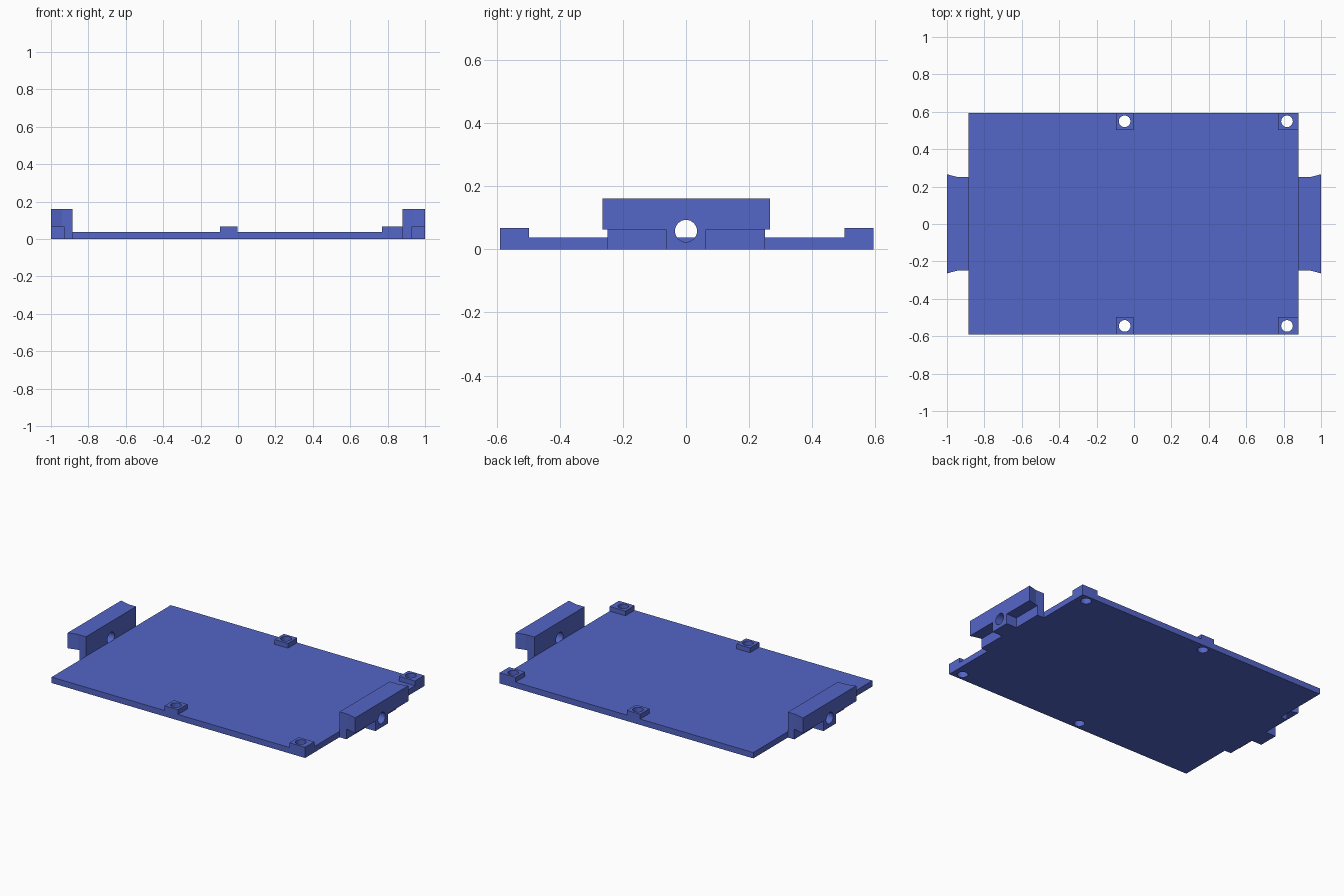
import bpy, bmesh, math
from mathutils import Matrix

if "Cube" in bpy.data.objects:
    bpy.data.objects.remove(bpy.data.objects["Cube"])

blue = bpy.data.materials.new("blue plastic")
blue.diffuse_color = (0.088, 0.133, 0.575, 1)
blue.use_nodes = True
blue.node_tree.nodes["Principled BSDF"].inputs["Base Color"].default_value = blue.diffuse_color


def finish(name, bm, hidden=False):
    bmesh.ops.recalc_face_normals(bm, faces=bm.faces)
    me = bpy.data.meshes.new(name)
    bm.to_mesh(me)
    bm.free()
    me.materials.append(blue)
    ob = bpy.data.objects.new(name, me)
    bpy.context.collection.objects.link(ob)
    ob.hide_render = hidden
    if hidden:
        ob.hide_set(True)
    return ob


def prism(name, outline, z0, z1, hidden=False):
    """Extrude a plan outline between two heights."""
    bm = bmesh.new()
    face = bm.faces.new([bm.verts.new((x, y, z0)) for x, y in outline])
    top = bmesh.ops.extrude_face_region(bm, geom=[face])["geom"]
    for v in top:
        if isinstance(v, bmesh.types.BMVert):
            v.co.z = z1
    return finish(name, bm, hidden)


def box(name, x0, x1, y0, y1, z0, z1):
    return prism(name, [(x0, y0), (x1, y0), (x1, y1), (x0, y1)], z0, z1)


def boolean(ob, other, op):
    m = ob.modifiers.new(op.lower(), 'BOOLEAN')
    m.operation, m.object, m.solver = op, other, 'EXACT'


def cylinders(name, matrices, radius, depth):
    bm = bmesh.new()
    for mat in matrices:
        bmesh.ops.create_cone(bm, cap_ends=True, segments=32, radius1=radius,
                              radius2=radius, depth=depth, matrix=mat)
    return finish(name, bm, True)


# Cutter for the four screw holes
holes = [(x, y) for x in (-0.05, 0.818) for y in (-0.545, 0.549)]
screw_cutter = cylinders("screw_hole_cutter",
                         [Matrix.Translation((x, y, 0.03)) for x, y in holes],
                         0.031, 0.3)

# Base plate
plate = box("base_plate", -0.884, 0.88, -0.59, 0.594, 0, 0.037)
boolean(plate, screw_cutter, 'DIFFERENCE')

# Raised corner and middle pads
for x0, x1, place in ((-0.097, -0.004, "middle"), (0.77, 0.88, "end")):
    for y0, y1, side in ((-0.59, -0.498, "front"), (0.502, 0.594, "back")):
        pad = box(f"{place}_pad_{side}", x0, x1, y0, y1, 0.037, 0.067)
        boolean(pad, screw_cutter, 'DIFFERENCE')

# End brackets: T-shaped foot under a flared overhanging block, with a cable hole
for s, root, side in ((-1, 0.884, "left"), (1, 0.88, "right")):
    foot = [(root, -0.248), (0.928, -0.248), (0.928, -0.063), (1, -0.063),
            (1, 0.063), (0.928, 0.063), (0.928, 0.25), (root, 0.25)]
    block = [(root, -0.248), (0.94, -0.248), (1, -0.264),
             (1, 0.266), (0.94, 0.25), (root, 0.25)]
    bracket = prism(f"{side}_bracket", [(s * x, y) for x, y in block], 0.063, 0.16)
    lower = prism(f"{side}_bracket_foot", [(s * x, y) for x, y in foot], 0, 0.063, True)
    spin = Matrix.Translation((s * 0.95, 0, 0.058)) @ Matrix.Rotation(math.pi / 2, 4, 'Y')
    cable_cutter = cylinders(f"{side}_cable_hole_cutter", [spin], 0.035, 0.3)
    boolean(bracket, lower, 'UNION')
    boolean(bracket, cable_cutter, 'DIFFERENCE')
